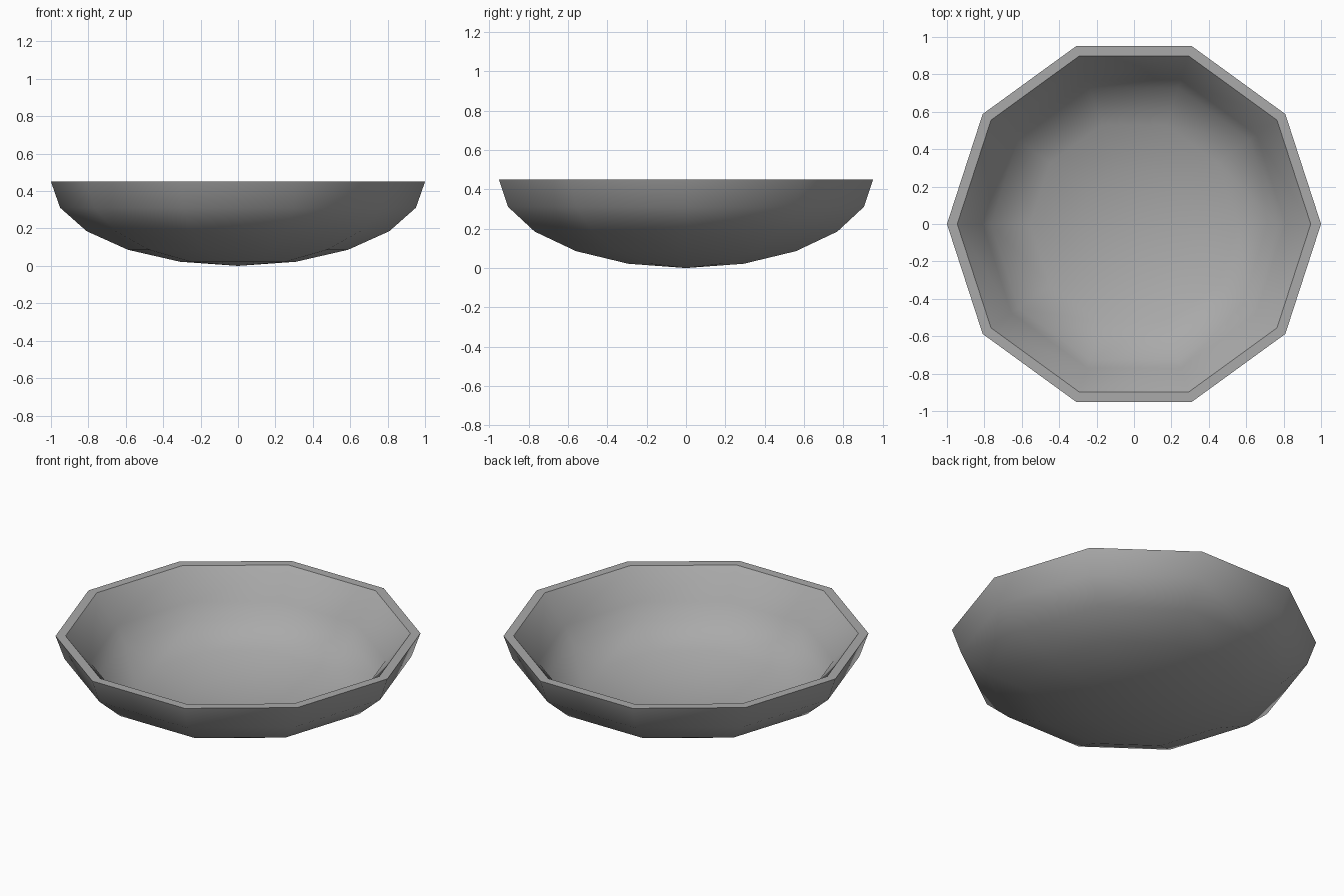
import bpy
import bmesh
from math import sin, cos, pi, radians

SIDES = 10      # facets around the bowl
STEP = radians(18)  # angle between neighbouring rings
HEIGHT = 0.45
INNER = 0.945   # inner shell size relative to the outer one

cube = bpy.data.objects.get("Cube")
if cube:
    bpy.data.objects.remove(cube, do_unlink=True)


def make_material(name, colour):
    mat = bpy.data.materials.new(name)
    mat.use_nodes = True
    mat.diffuse_color = colour
    bsdf = mat.node_tree.nodes["Principled BSDF"]
    bsdf.inputs["Base Color"].default_value = colour
    bsdf.inputs["Roughness"].default_value = 0.7
    return mat


def dome_profile(scale):
    """Radius and height of each ring of a squashed half-sphere, rim first."""
    return [(scale * cos(k * STEP), HEIGHT * (1 - scale * sin(k * STEP)))
            for k in range(5)]


def bridge(bm, upper, lower):
    for i in range(SIDES):
        j = (i + 1) % SIDES
        bm.faces.new((upper[i], lower[i], lower[j], upper[j]))


def add_shell(bm, profile, base_z):
    """Revolve a profile and close it at a base point; returns the rim."""
    rings = [[bm.verts.new((r * cos(2 * pi * i / SIDES),
                            r * sin(2 * pi * i / SIDES), z))
              for i in range(SIDES)] for r, z in profile]
    for upper, lower in zip(rings, rings[1:]):
        bridge(bm, upper, lower)
    base = bm.verts.new((0, 0, base_z))
    for i in range(SIDES):
        bm.faces.new((rings[-1][i], base, rings[-1][(i + 1) % SIDES]))
    return rings[0]


bm = bmesh.new()
# Rounded outer shell
outer_rim = add_shell(bm, dome_profile(1.0), 0)
# Inner shell, with its wall thickened below the rim
inner = dome_profile(INNER)
inner[1] = (0.81, 0.29)
inner_rim = add_shell(bm, inner, HEIGHT * (1 - INNER))
# Flat rim joining the shells
bridge(bm, outer_rim, inner_rim)
bmesh.ops.recalc_face_normals(bm, faces=bm.faces)

mesh = bpy.data.meshes.new("bowl")
bm.to_mesh(mesh)
bm.free()
mesh.materials.append(make_material("grey", (0.4, 0.4, 0.4, 1)))
bowl = bpy.data.objects.new("bowl", mesh)
bpy.context.collection.objects.link(bowl)

# Smooth shells with a crisp rim
bpy.ops.object.select_all(action="DESELECT")
bowl.select_set(True)
bpy.context.view_layer.objects.active = bowl
bpy.ops.object.shade_smooth_by_angle(angle=radians(50))
